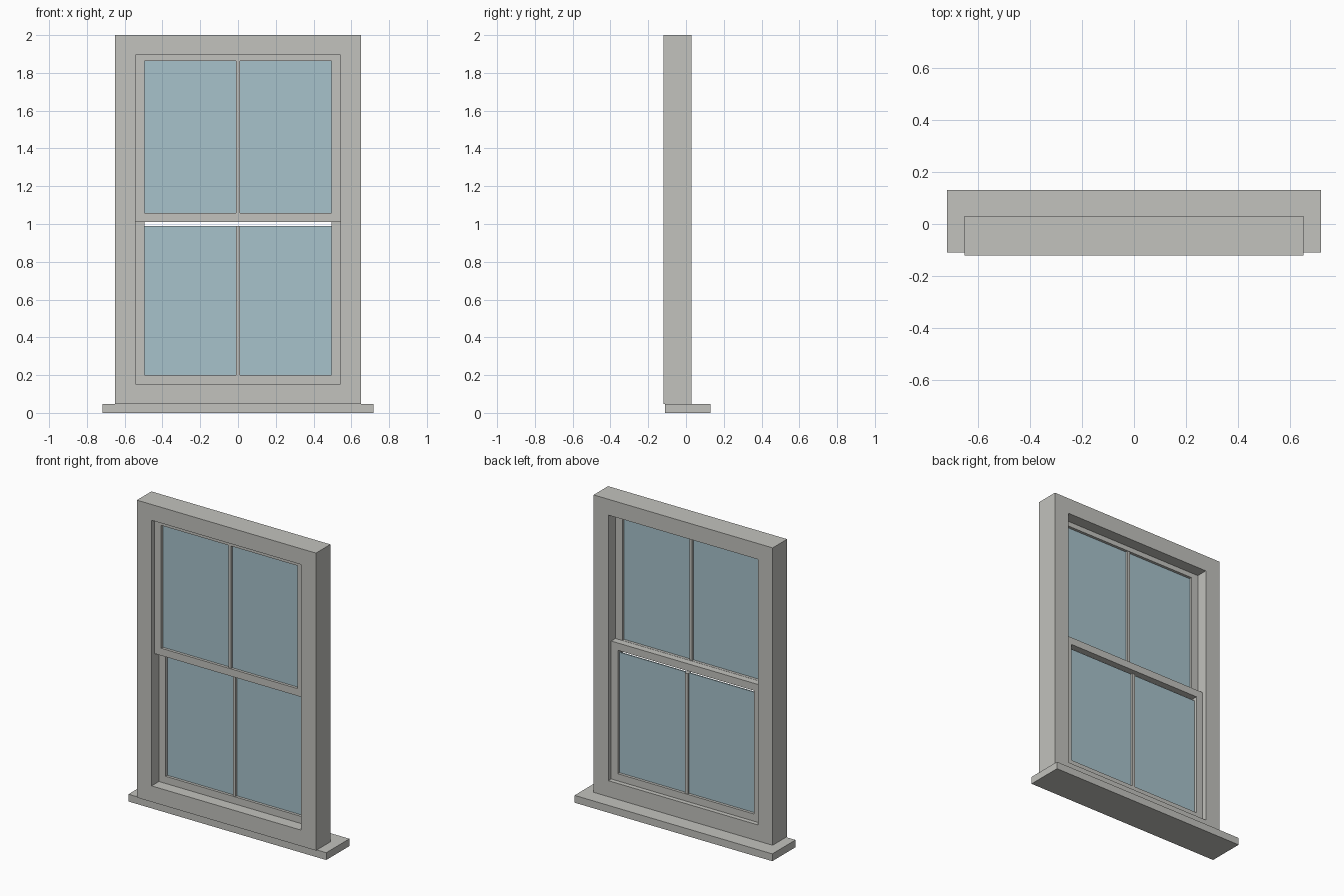
import bpy
import bmesh

cube = bpy.data.objects.get("Cube")
if cube:
    bpy.data.objects.remove(cube, do_unlink=True)


def material(name, colour):
    mat = bpy.data.materials.new(name)
    mat.use_nodes = True
    mat.diffuse_color = (*colour, 1)
    mat.node_tree.nodes["Principled BSDF"].inputs["Base Color"].default_value = (*colour, 1)
    return mat


paint = material("warm_grey_paint", (0.54, 0.54, 0.51))
glass = material("pale_blue_glass", (0.39, 0.54, 0.60))


def add_object(name, bm, mat):
    bmesh.ops.recalc_face_normals(bm, faces=bm.faces)
    mesh = bpy.data.meshes.new(name)
    bm.to_mesh(mesh)
    bm.free()
    mesh.materials.append(mat)
    obj = bpy.data.objects.new(name, mesh)
    bpy.context.collection.objects.link(obj)
    return obj


def box(name, x, y, z, mat):
    """Box spanning the given (low, high) ranges."""
    bm = bmesh.new()
    bmesh.ops.create_cube(bm, size=1)
    for v in bm.verts:
        for axis, (low, high) in enumerate((x, y, z)):
            v.co[axis] = high if v.co[axis] > 0 else low
    return add_object(name, bm, mat)


def ring(name, outer, inner, y, mat):
    """Rectangular frame; outer and inner are (half width, bottom, top)."""
    bm = bmesh.new()

    def loop(rect, depth):
        w, low, high = rect
        corners = ((-w, low), (w, low), (w, high), (-w, high))
        return [bm.verts.new((px, depth, pz)) for px, pz in corners]

    loops = [loop(outer, y[0]), loop(inner, y[0]), loop(inner, y[1]), loop(outer, y[1])]
    for a, b in zip(loops, loops[1:] + loops[:1]):
        for i in range(4):
            j = (i + 1) % 4
            bm.faces.new((a[i], a[j], b[j], b[i]))
    return add_object(name, bm, mat)


def sash(name, outer, inner, pane, y):
    """Sliding sash: surround, glass panes and a central glazing bar."""
    ring(name + "_surround", outer, inner, y, paint)
    mid = (y[0] + y[1]) / 2
    bar = 0.01
    for side, x in (("right", (-inner[0], -bar)), ("left", (bar, inner[0]))):
        box(f"{name}_{side}_pane", x, (mid - 0.004, mid + 0.004), pane, glass)
    box(name + "_glazing_bar", (-bar, bar), (mid - 0.018, mid + 0.018), pane, paint)


# Sill and outer frame
box("sill", (-0.718, 0.718), (-0.11, 0.13), (0, 0.048), paint)
ring("outer_frame", (0.65, 0.048, 2.0), (0.543, 0.153, 1.896), (-0.12, 0.03), paint)

# Upper sash sits forward, lower sash slides behind it
sash("upper_sash", (0.543, 1.01, 1.896), (0.495, 1.058, 1.864), (1.058, 1.864), (-0.09, -0.046))
sash("lower_sash", (0.543, 0.153, 1.058), (0.495, 0.2, 1.01), (0.2, 0.99), (-0.044, 0.0))
